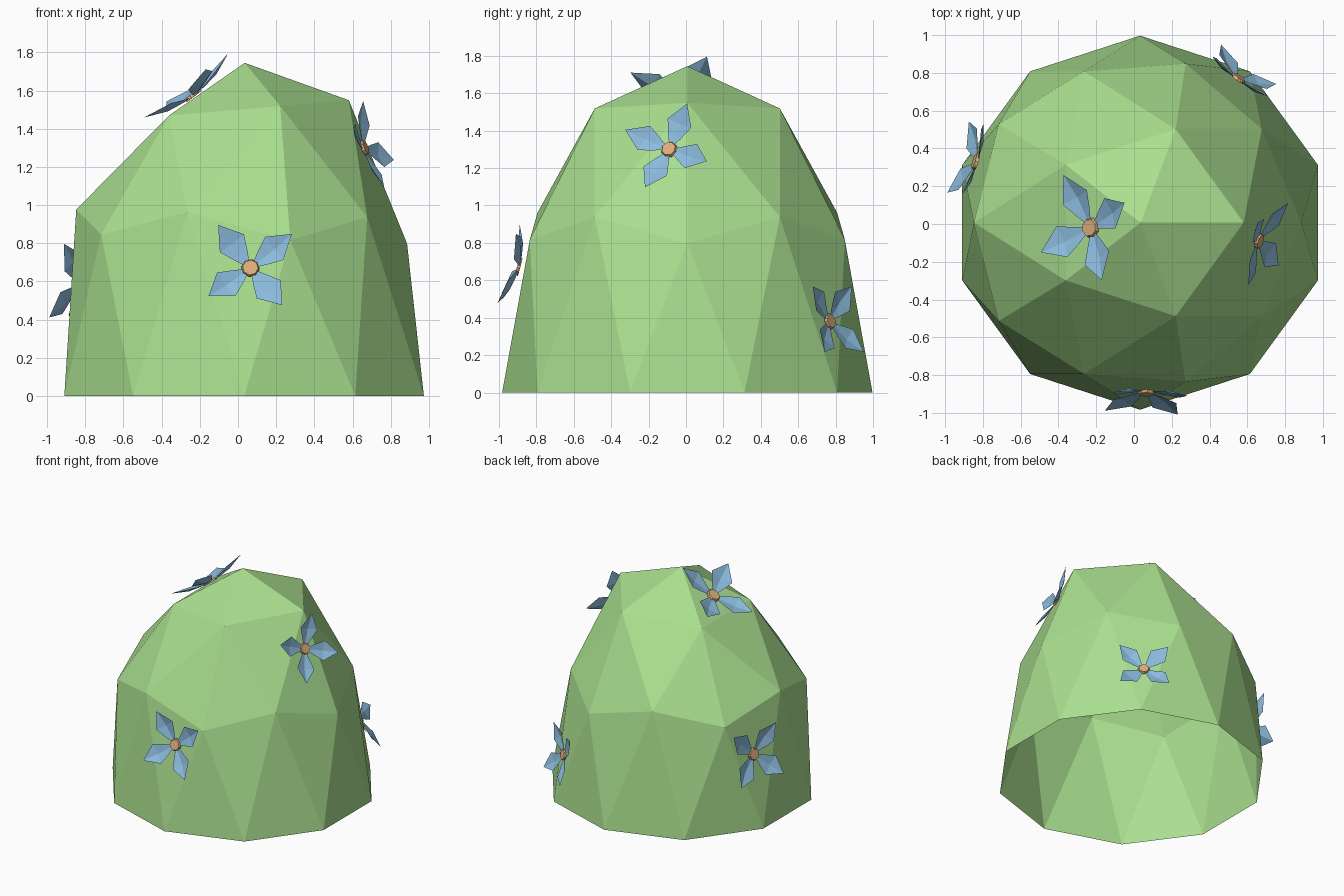
import bpy, bmesh, math
from mathutils import Vector, Matrix

if "Cube" in bpy.data.objects:
    bpy.data.objects.remove(bpy.data.objects["Cube"])


def material(name, rgb):
    m = bpy.data.materials.new(name)
    m.diffuse_color = (*rgb, 1)
    m.use_nodes = True
    m.node_tree.nodes["Principled BSDF"].inputs["Base Color"].default_value = m.diffuse_color
    return m


leaf = material("leaf green", (0.40, 0.74, 0.275))
blue = material("petal blue", (0.26, 0.50, 0.73))
peach = material("flower centre peach", (0.74, 0.42, 0.20))


def add_object(name, bm, mats):
    me = bpy.data.meshes.new(name)
    bm.to_mesh(me)
    bm.free()
    for m in mats:
        me.materials.append(m)
    ob = bpy.data.objects.new(name, me)
    bpy.context.collection.objects.link(ob)
    return ob


# Bush: open upper half of an icosphere, each ring stretched, shifted and tilted
# unit height of ring: (x shift, z height, z slope along x)
RINGS = {0.0: (0.032, 0.0, 0.0), 0.447: (0.0, 0.825, -0.03),
         0.526: (-0.005, 0.955, -0.026), 0.851: (0.06, 1.505, 0.085),
         1.0: (0.035, 1.745, 0.0)}
bm = bmesh.new()
bmesh.ops.create_icosphere(bm, subdivisions=2, radius=1)
bmesh.ops.delete(bm, geom=[v for v in bm.verts if v.co.z < -0.01], context='VERTS')
for v in bm.verts:
    shift, z, slope = RINGS[min(RINGS, key=lambda h: abs(h - v.co.z))]
    x, y = v.co.x * 0.99, v.co.y * 0.99
    v.co = (x + shift, y + 0.007, z + slope * x)
add_object("bush", bm, [leaf])


# Flower: four folded, upward-curling petals and a small eight-sided centre
def flower(name, centre, normal, direction, size):
    bm = bmesh.new()
    rows = [(0.03, 0.016, 0.0, 0.002), (0.085, 0.045, 0.006, 0.016),
            (0.155, 0.078, 0.016, 0.036)]  # radius, half width, ridge z, edge z
    for i in range(4):
        rot = Matrix.Rotation(i * math.pi / 2, 3, 'Z')
        add = lambda x, y, z: bm.verts.new(rot @ Vector((x, y, z)))
        tip = add(0.27, 0, 0.06)
        grid = [(add(r, -w, e), add(r, 0, k), add(r, w, e)) for r, w, k, e in rows]
        for a, b in zip(grid, grid[1:]):
            for j in (0, 1):
                bm.faces.new((a[j], b[j], b[j + 1], a[j + 1]))
        for j in (0, 1):
            bm.faces.new((grid[-1][j], tip, grid[-1][j + 1]))
    disc = bmesh.ops.create_cone(bm, cap_ends=True, segments=8, radius1=0.048,
                                 radius2=0.04, depth=0.016,
                                 matrix=Matrix.Translation((0, 0, 0.005)))
    for f in {f for v in disc["verts"] for f in v.link_faces}:
        f.material_index = 1
    n = Vector(normal).normalized()
    d = Vector(direction)
    u = (d - n * d.dot(n)).normalized()
    m = Matrix((u, n.cross(u), n)).transposed() * size
    bm.transform(Matrix.Translation(centre) @ m.to_4x4())
    add_object(name, bm, [blue, peach])


flower("front_flower", (0.065, -0.89, 0.67), (-0.02, -1, 0.27), (-0.175, 0.06, 0.22), 1.02)
flower("right_flower", (0.66, -0.09, 1.30), (0.886, -0.29, 0.363), (-0.03, 0.107, 0.24), 0.95)
flower("top_flower", (-0.23, -0.02, 1.573), (-0.773, 0.018, 1), (-0.138, 0.297, -0.05), 1.14)
flower("back_flower", (0.552, 0.769, 0.38), (0.566, 0.793, 0.22), (-0.16, 0.10, 0.19), 0.94)
flower("left_flower", (-0.835, 0.33, 0.587), (-0.937, 0.29, 0.197), (-0.07, -0.19, 0.22), 1.03)
